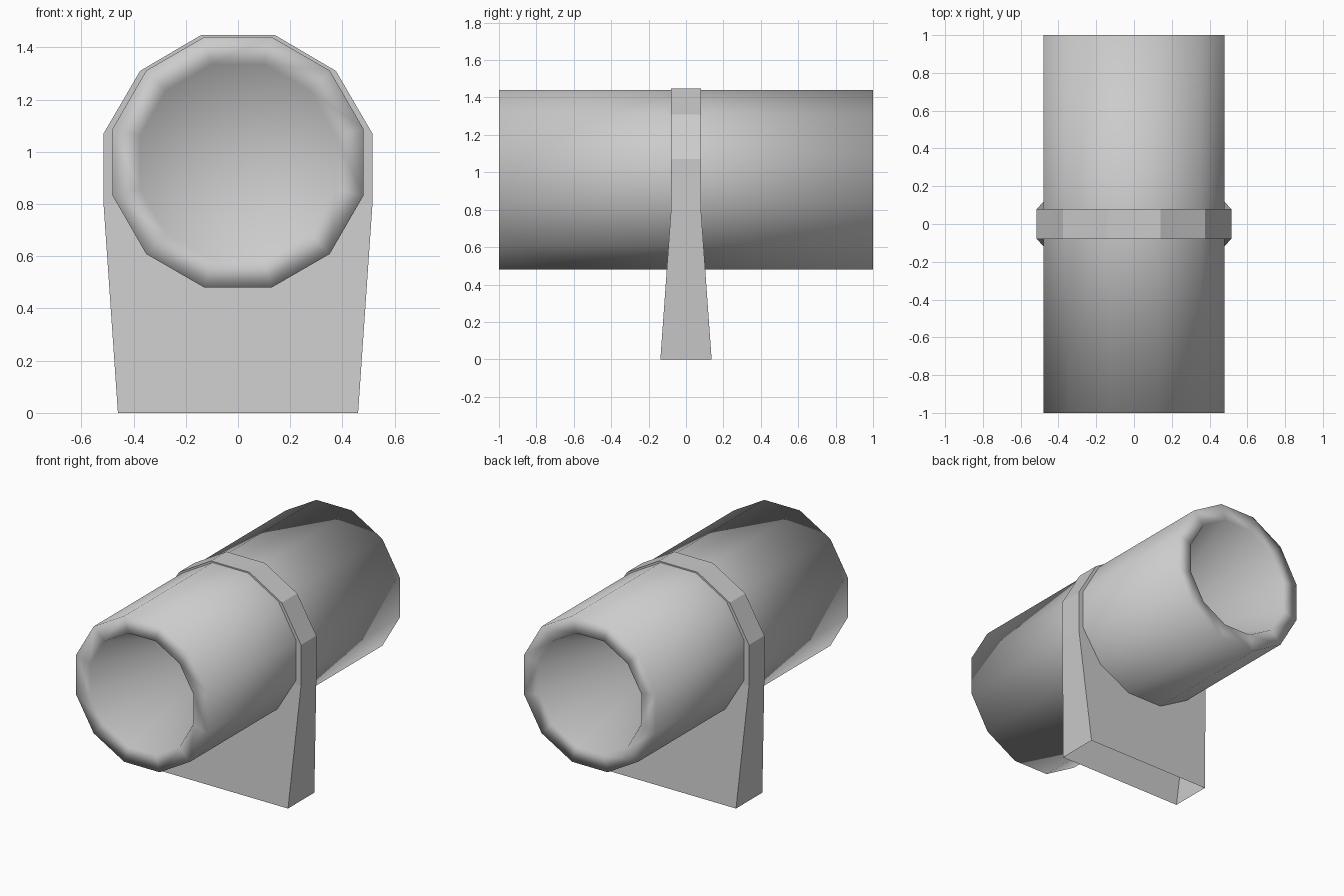
import bpy, bmesh
from math import sin, cos, pi, radians

if "Cube" in bpy.data.objects:
    bpy.data.objects.remove(bpy.data.objects["Cube"])

SIDES = 12
AXIS_Z = 0.96


def make_object(name, bm, smooth):
    bmesh.ops.recalc_face_normals(bm, faces=bm.faces[:])
    for f in bm.faces:
        f.smooth = smooth
    mesh = bpy.data.meshes.new(name)
    bm.to_mesh(mesh)
    bm.free()
    obj = bpy.data.objects.new(name, mesh)
    bpy.context.collection.objects.link(obj)
    return obj


def ring(bm, apothem, y):
    r = apothem / cos(pi / SIDES)
    angles = [radians(15) + i * 2 * pi / SIDES for i in range(SIDES)]
    return [bm.verts.new((r * cos(a), y, AXIS_Z + r * sin(a))) for a in angles]


def bridge(bm, a, b):
    n = len(a)
    for i in range(n):
        j = (i + 1) % n
        bm.faces.new((a[i], a[j], b[j], b[i]))


# Barrel: twelve-sided tube with rims and tapered hollows at both ends
bm = bmesh.new()
outer = [ring(bm, 0.48, y) for y in (-1, 1)]
bridge(bm, *outer)
for rim, side in zip(outer, (-1, 1)):
    inner = ring(bm, 0.375, side)
    bridge(bm, rim, inner)
    tip = bm.verts.new((0, side * 0.03, AXIS_Z))
    for i in range(SIDES):
        bm.faces.new((inner[i], inner[(i + 1) % SIDES], tip))
make_object("barrel", bm, True)

# Stand: flared foot open underneath, with a faceted strap over the barrel
half = [(0.46, 0, 0.137), (0.515, 0.8, 0.08), (0.515, 1.07, 0.08),
        (0.375, 1.31, 0.08), (0.14, 1.448, 0.08)]
profile = half + [(-x, z, t) for x, z, t in reversed(half)]
bm = bmesh.new()
front, back = [[bm.verts.new((x, s * t, z)) for x, z, t in profile] for s in (-1, 1)]
for i in range(len(profile) - 1):
    bm.faces.new((front[i], front[i + 1], back[i + 1], back[i]))
for v in (front, back):
    bm.faces.new((v[0], v[1], v[-2], v[-1]))
    bm.faces.new(v[1:-1])
make_object("stand", bm, False)
